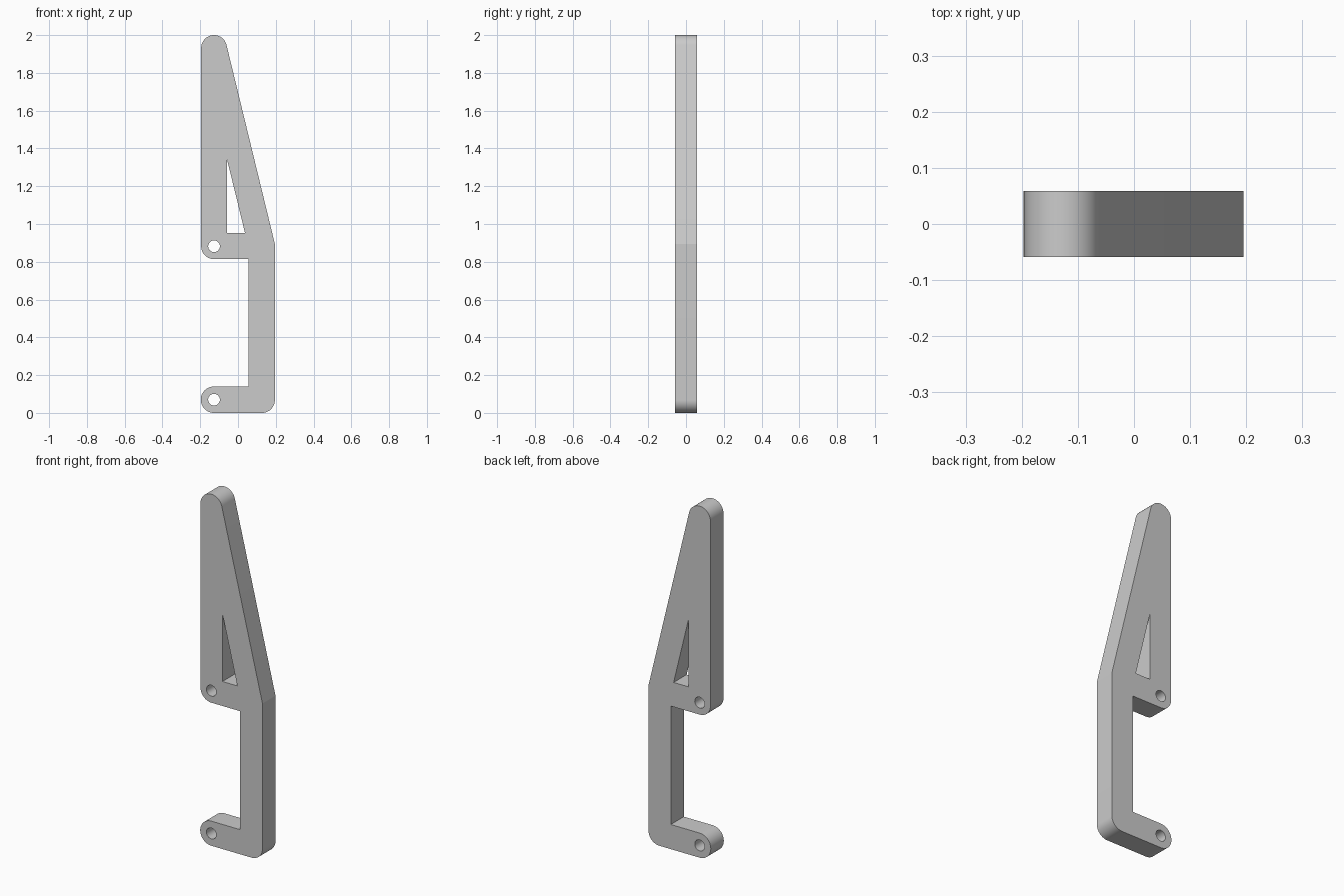
import bpy, bmesh
from math import cos, sin, radians

if "Cube" in bpy.data.objects:
    bpy.data.objects.remove(bpy.data.objects["Cube"])

R = 0.068        # outer corner radius
HALF = 0.0585    # half thickness
PX = -0.127      # x of pivot holes and rounded ends
LOW_Z, HIGH_Z, TIP_Z = 0.07, 0.882, 1.932


def arc(cx, cz, r, start, end, n=14):
    return [(cx + r * cos(radians(start + (end - start) * i / n)),
             cz + r * sin(radians(start + (end - start) * i / n)))
            for i in range(n + 1)]


# Outer outline, counter-clockwise from the lower arm's rounded end
outline = (
    arc(PX, LOW_Z, 0.07, 90, 270, 24)              # lower arm end
    + arc(0.195 - R, R, R, 270, 360)               # bottom right corner
    + [(0.195, 0.895)]                             # start of the slanted edge
    + arc(PX, TIP_Z, R, 13.7, 180, 24)             # rounded tip
    + arc(PX, HIGH_Z, R, 180, 270)                 # upper bracket corner
    + [(0.055, HIGH_Z - R), (0.055, 0.14)]         # inside of the grip
)

# Openings: two pin holes and a triangular window
holes = [arc(PX, z, 0.031, 0, 360, 32)[:-1] for z in (LOW_Z, HIGH_Z)]
window = [(-0.057, 1.338), (-0.057, 0.953), (0.037, 0.953)]

# Fill the flat profile and extrude it through the thickness
bm = bmesh.new()
for loop in [outline, window] + holes:
    verts = [bm.verts.new((x, -HALF, z)) for x, z in loop]
    for a, b in zip(verts, verts[1:] + verts[:1]):
        bm.edges.new((a, b))
bmesh.ops.triangle_fill(bm, edges=bm.edges[:], use_beauty=True, normal=(0, -1, 0))
ext = bmesh.ops.extrude_face_region(bm, geom=bm.faces[:], use_keep_orig=True)
bmesh.ops.translate(bm, vec=(0, 2 * HALF, 0),
                    verts=[g for g in ext["geom"] if isinstance(g, bmesh.types.BMVert)])
bmesh.ops.recalc_face_normals(bm, faces=bm.faces[:])

mesh = bpy.data.meshes.new("bracket_plate")
bm.to_mesh(mesh)
bm.free()
plate = bpy.data.objects.new("bracket_plate", mesh)
bpy.context.collection.objects.link(plate)

# Smooth the rounded rims, keep the plate edges crisp
bpy.context.view_layer.objects.active = plate
plate.select_set(True)
bpy.ops.object.shade_smooth_by_angle(angle=radians(13))
